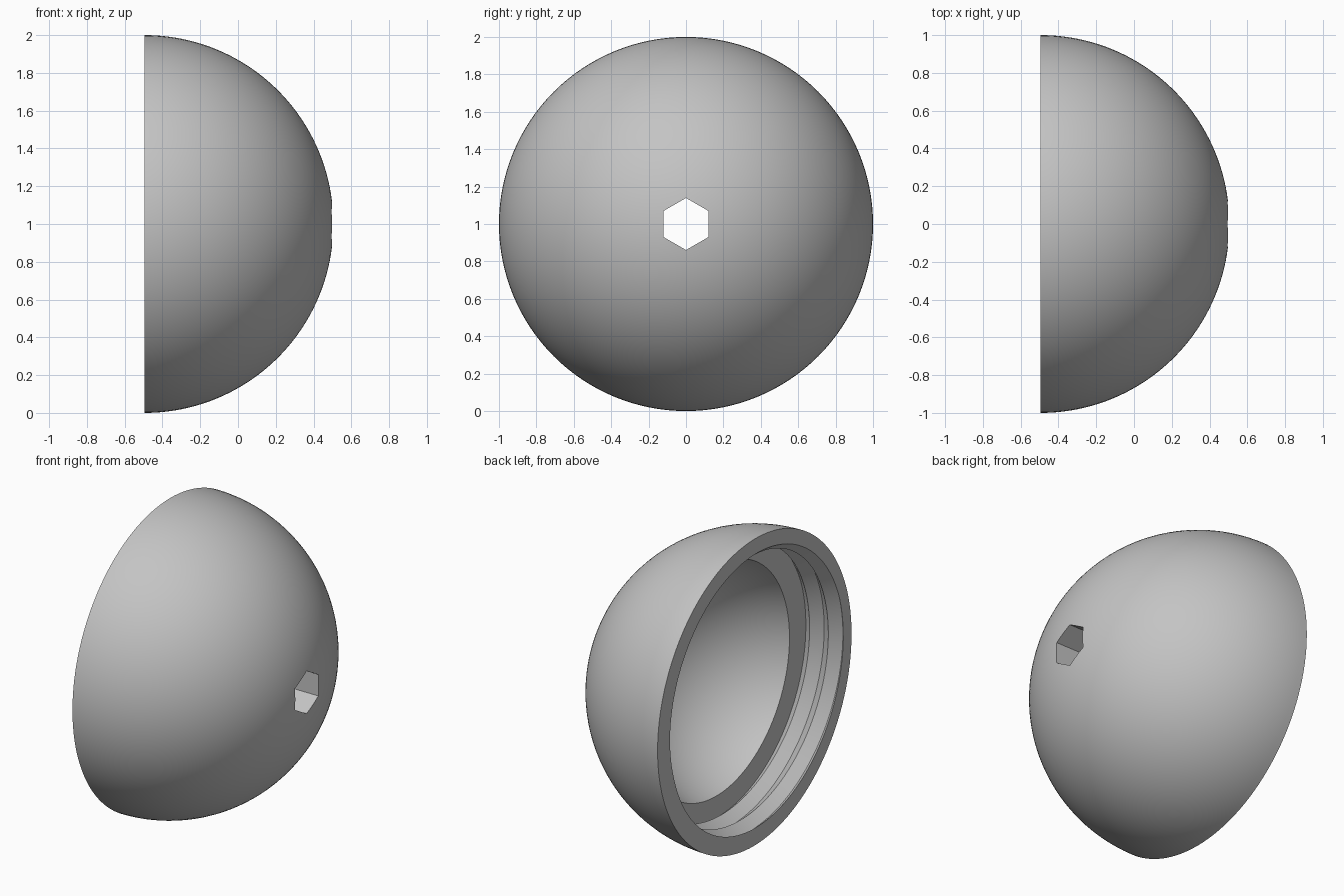
import bpy, bmesh, math

cube = bpy.data.objects.get("Cube")
if cube:
    bpy.data.objects.remove(cube, do_unlink=True)

SEG = 128                  # divisions around the axis
RIM_X = -0.495             # plane of the open rim
BORE, PITCH = 0.27, 0.135  # threaded depth and thread pitch
CREST, ROOT = 0.866, 0.92  # thread radii
CAVITY = 0.793             # inner sphere radius

grey = bpy.data.materials.new("plain grey")
grey.use_nodes = True
colour = (0.55, 0.55, 0.55, 1)
grey.diffuse_color = colour
grey.node_tree.nodes["Principled BSDF"].inputs["Base Color"].default_value = colour


def point(depth, radius, angle):
    return (RIM_X + depth, radius * math.cos(angle), 1 + radius * math.sin(angle))


def thread_point(column, row):
    """Depth and radius on a right-handed V thread, clipped to the bore."""
    turn = column / SEG
    depth = min(max(PITCH * (turn + row / 2) + 0.007, 0), BORE)
    phase = ((depth - 0.007) / PITCH - turn) % 1
    return depth, CREST + (ROOT - CREST) * (1 - abs(2 * phase - 1))


def arc(radius, start, steps):
    """Sphere profile from a start angle to the pole."""
    for i in range(steps + 1):
        a = start + (math.pi / 2 - start) * i / steps
        yield radius * math.sin(a), radius * math.cos(a)


# Hollow half ball: outer skin, rim, thread, ledge and cavity in one sweep
bm = bmesh.new()
columns = []
for c in range(SEG + 1):
    profile = list(arc(1, 0, 40))[::-1]
    profile += [thread_point(c, row) for row in range(-4, 7)]
    profile += list(arc(CAVITY, math.asin(BORE / CAVITY), 28))
    angle = 2 * math.pi * c / SEG
    columns.append([bm.verts.new(point(d, r, angle)) for d, r in profile])
for a, b in zip(columns, columns[1:]):
    for i in range(len(a) - 1):
        bm.faces.new((a[i], b[i], b[i + 1], a[i + 1]))
bmesh.ops.remove_doubles(bm, verts=bm.verts, dist=0.00005)
bmesh.ops.recalc_face_normals(bm, faces=bm.faces)
mesh = bpy.data.meshes.new("half_ball_shell")
bm.to_mesh(mesh)
bm.free()
mesh.materials.append(grey)
shell = bpy.data.objects.new("half_ball_shell", mesh)
bpy.context.collection.objects.link(shell)

# Hexagonal hole through the pole
bpy.ops.mesh.primitive_cylinder_add(vertices=6, radius=0.139, depth=0.6,
                                    location=(0.4, 0, 1))
cutter = bpy.context.object
cutter.name = "hex_cutter"
cutter.hide_render = True
cutter.rotation_euler = (0, math.pi / 2, 0)
cutter.data.materials.append(grey)
# Put two corners of the hexagon at top and bottom
corner = max(cutter.data.vertices, key=lambda v: abs(v.co.x))
if abs(corner.co.x) < 0.135:
    for v in cutter.data.vertices:
        v.co.x, v.co.y = v.co.y, -v.co.x

cut = shell.modifiers.new("hex_hole", 'BOOLEAN')
cut.operation = 'DIFFERENCE'
cut.solver = 'EXACT'
cut.object = cutter
bpy.ops.object.select_all(action='DESELECT')
bpy.context.view_layer.objects.active = shell
shell.select_set(True)
bpy.ops.object.modifier_apply(modifier=cut.name)
bpy.data.objects.remove(cutter, do_unlink=True)
bpy.ops.object.shade_smooth_by_angle(angle=math.radians(30))
